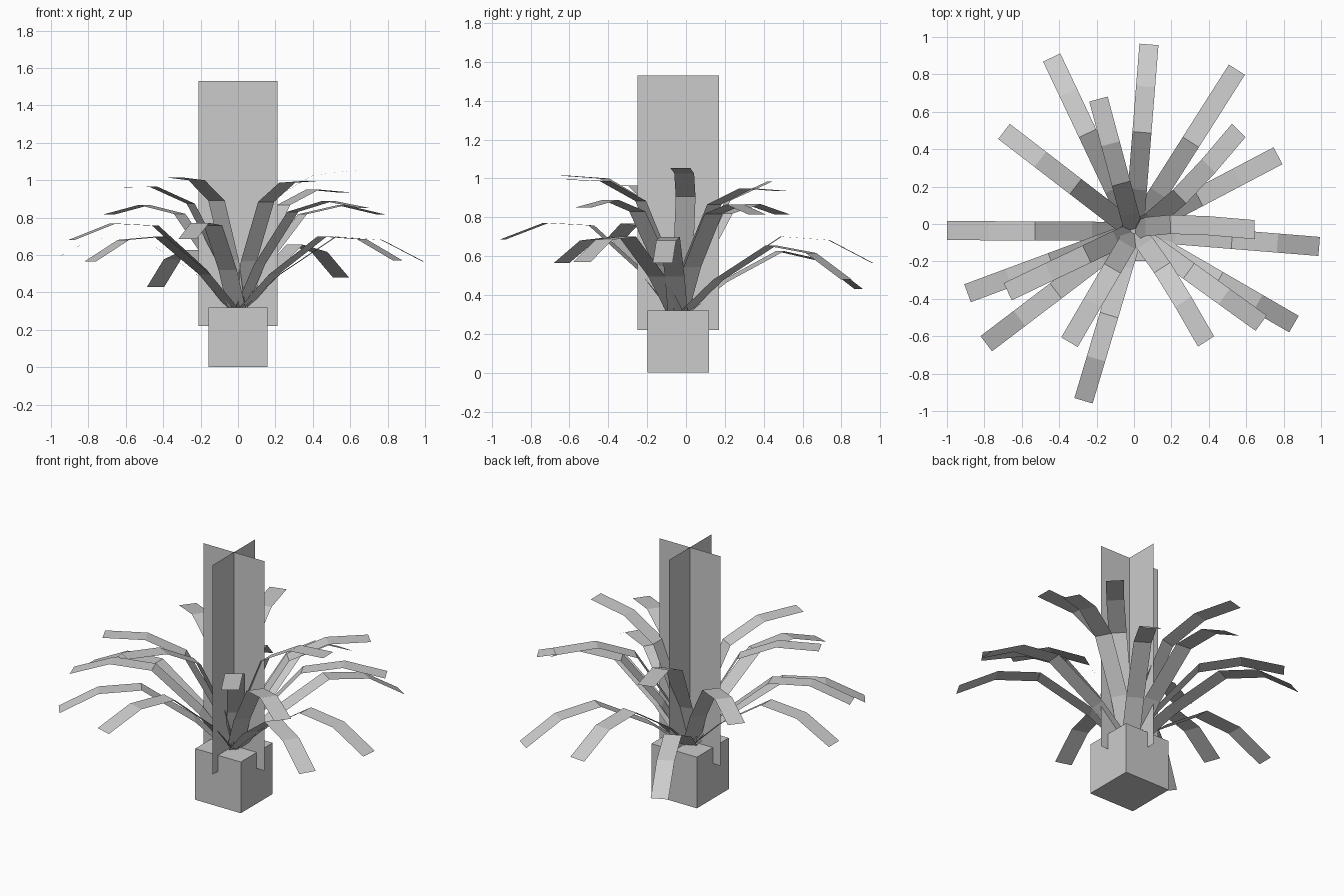
import bpy
from math import radians, sin, cos, atan2, hypot
from mathutils import Vector

if "Cube" in bpy.data.objects:
    bpy.data.objects.remove(bpy.data.objects["Cube"])

CX, CY, BASE_Z = 0.0, -0.04, 0.28


def mesh_object(name, verts, faces):
    me = bpy.data.meshes.new(name)
    me.from_pydata(verts, [], faces)
    me.update()
    ob = bpy.data.objects.new(name, me)
    bpy.context.collection.objects.link(ob)
    return ob


# Square pot
bpy.ops.mesh.primitive_cube_add(size=1, location=(CX, CY, 0.16))
pot = bpy.context.object
pot.name = "pot"
pot.scale = (0.315, 0.315, 0.32)

# Two crossed upright cards
for name, dx, dy in (("upright_card_wide", 0.21, 0), ("upright_card_deep", 0, 0.21)):
    corners = [(CX + s * dx, CY + s * dy, z)
               for s, z in ((-1, 0.22), (1, 0.22), (1, 1.53), (-1, 1.53))]
    mesh_object(name, corners, [(0, 1, 2, 3)])

# Shared arching leaf profile: fraction of reach, extra elevation, share of bend
PROFILE = [(0, 0, 0), (0.3, 28, 0.7), (0.65, 22.5, 1), (0.84, 11.5, 0.7), (1, 0, 0)]


def leaf(name, tip, bend=0, width=0.102):
    x, y, z = tip[0] - CX, tip[1] - CY, tip[2] - BASE_Z
    out = Vector((x, y, 0)).normalized()
    side = Vector((-out.y, out.x, 0))
    run = hypot(x, y)
    reach, elev = hypot(run, z), atan2(z, run)
    verts = []
    for frac, extra, share in PROFILE:
        a = elev + radians(extra)
        p = Vector((CX, CY, BASE_Z)) + out * (reach * frac * cos(a)) + side * (bend * share)
        p.z += reach * frac * sin(a)
        verts += [p - side * width / 2, p + side * width / 2]
    faces = [(2 * i, 2 * i + 2, 2 * i + 3, 2 * i + 1) for i in range(len(PROFILE) - 1)]
    mesh_object(name, verts, faces)


# Low, spreading leaves (tip positions)
LOW = [(0.08, 0.96, 0.565), (0.55, 0.825, 0.48), (-0.44, 0.89, 0.43),
       (0.99, -0.12, 0.565), (0.855, -0.535, 0.57), (-0.27, -0.945, 0.685),
       (-0.79, -0.64, 0.565), (-0.89, -0.37, 0.68), (-1.0, -0.035, 0.57)]
for i, tip in enumerate(LOW):
    leaf(f"low_leaf_{i + 1}", tip)

# Higher, more upright leaves (tip position, sideways bend)
HIGH = [((-0.695, 0.495, 0.815), 0), ((-0.19, 0.668, 0.985), 0),
        ((0.56, 0.50, 0.935), -0.035), ((0.77, 0.365, 0.815), 0),
        ((0.645, -0.03, 1.055), 0.035), ((0.68, -0.53, 0.85), 0),
        ((0.385, -0.628, 0.995), 0.02), ((-0.345, -0.632, 1.015), 0),
        ((-0.675, -0.362, 0.96), 0)]
for i, (tip, bend) in enumerate(HIGH):
    leaf(f"high_leaf_{i + 1}", tip, bend)
